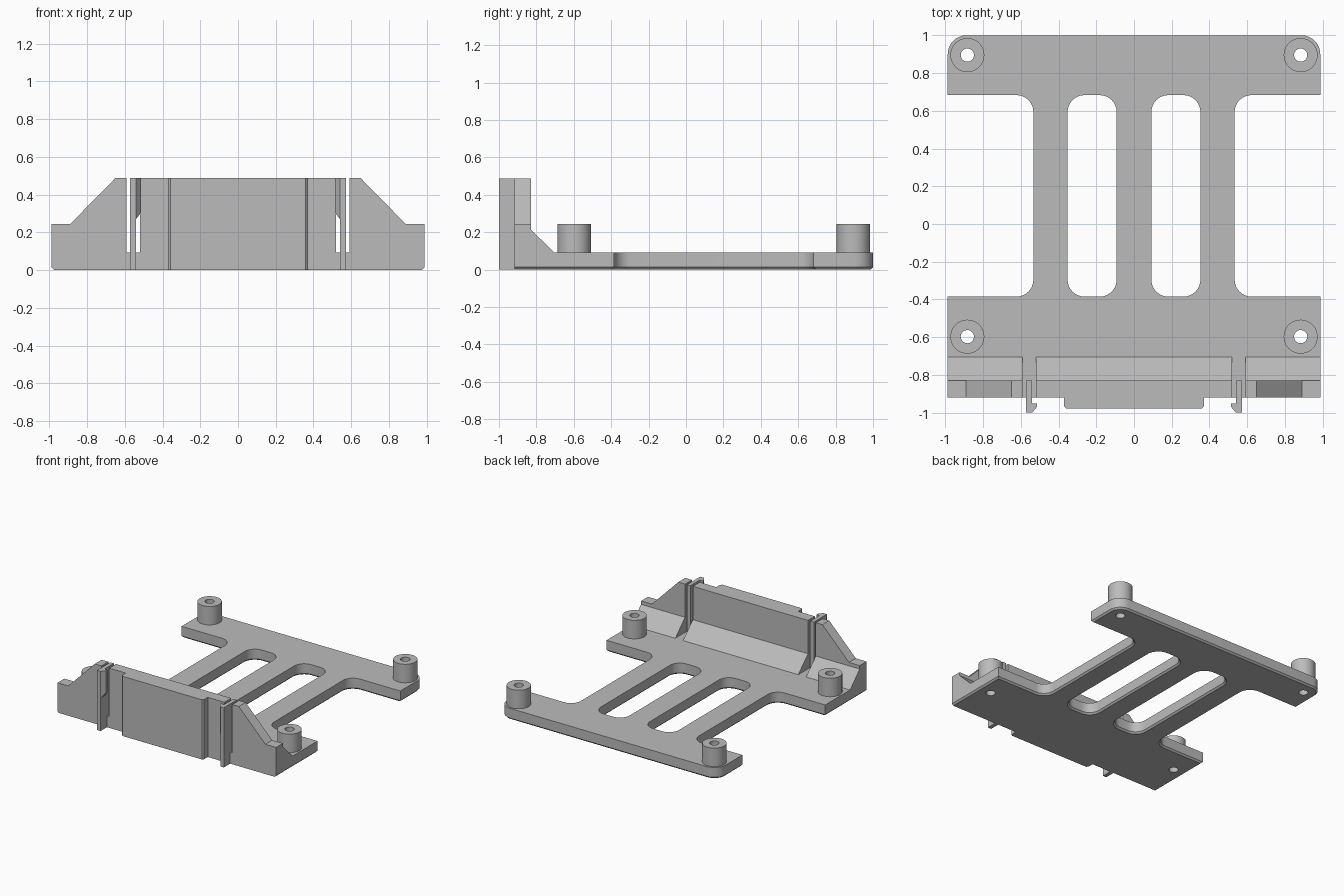
import bpy, bmesh
from math import sin, cos, pi, radians
from mathutils import Vector

if "Cube" in bpy.data.objects:
    bpy.data.objects.remove(bpy.data.objects["Cube"])

grey = bpy.data.materials.new("plain grey")
grey.use_nodes = True
grey.diffuse_color = (0.5, 0.5, 0.5, 1)
grey.node_tree.nodes["Principled BSDF"].inputs["Base Color"].default_value = (0.5, 0.5, 0.5, 1)

THICK, TOP, EDGE = 0.092, 0.487, 0.013
WALL_FRONT, WALL_BACK = -0.918, -0.83
SLOT_IN, SLOT_OUT = 0.52, 0.59
AXES = {"x": lambda a, b, h: (h, a, b),
        "y": lambda a, b, h: (a, h, b),
        "z": lambda a, b, h: (a, b, h)}


def rounded(corners, steps=8):
    """Outline from (x, y, radius) right-angled corners."""
    out = []
    for i, (x, y, r) in enumerate(corners):
        p = Vector((x, y))
        if not r:
            out.append(p)
            continue
        u = (Vector(corners[i - 1][:2]) - p).normalized()
        v = (Vector(corners[(i + 1) % len(corners)][:2]) - p).normalized()
        c = p + (u + v) * r
        for k in range(steps + 1):
            t = pi / 2 * k / steps
            out.append(c - v * r * cos(t) - u * r * sin(t))
    return out


def circle(x, y, r, n=40):
    return [Vector((x + r * cos(2 * pi * k / n), y + r * sin(2 * pi * k / n))) for k in range(n)]


def inset(loop, d, hole):
    """Move a loop into the solid by d."""
    area = sum(a.x * b.y - a.y * b.x for a, b in zip(loop, loop[1:] + loop[:1]))
    d *= (1 if area > 0 else -1) * (-1 if hole else 1)
    out = []
    for i, p in enumerate(loop):
        e1 = (p - loop[i - 1]).normalized()
        e2 = (loop[(i + 1) % len(loop)] - p).normalized()
        n1, n2 = Vector((-e1.y, e1.x)), Vector((-e2.y, e2.x))
        out.append(p + (n1 + n2) * d / (1 + n1.dot(n2)))
    return out


def solid(name, loops, low, high, axis="z", chamfers=None):
    """Extrude an outline with holes, optionally chamfering the low rim."""
    bm = bmesh.new()
    caps = ([], [])
    for i, loop in enumerate(loops):
        loop = [Vector(p) for p in loop]
        rings = [(loop, low), (loop, high)]
        d = chamfers[i] if chamfers else 0
        if d:
            small = inset(loop, d, i > 0)
            for p, q in zip(loop, small):
                if abs(p.y - WALL_BACK) < 1e-4:
                    q.y = p.y
            rings = [(small, low), (loop, low + d), (loop, high)]
        vs = [[bm.verts.new(AXES[axis](p.x, p.y, h)) for p in pts] for pts, h in rings]
        n = len(loop)
        for a, b in zip(vs, vs[1:]):
            for k in range(n):
                bm.faces.new((a[k], a[(k + 1) % n], b[(k + 1) % n], b[k]))
        for cap, ring in zip(caps, (vs[0], vs[-1])):
            cap += [bm.edges.get((ring[k], ring[(k + 1) % n])) for k in range(n)]
    for cap in caps:
        bmesh.ops.triangle_fill(bm, edges=cap, use_beauty=True)
    bmesh.ops.recalc_face_normals(bm, faces=bm.faces)
    mesh = bpy.data.meshes.new(name)
    bm.to_mesh(mesh)
    bm.free()
    mesh.materials.append(grey)
    mesh.shade_smooth()
    mesh.set_sharp_from_angle(angle=radians(30))
    ob = bpy.data.objects.new(name, mesh)
    bpy.context.collection.objects.link(ob)
    return ob


# Base plate with side notches, two slots and four screw holes
W, R, Y0, Y1, ARM = 0.987, 0.09, -0.385, 0.683, 0.533
right = [(W, WALL_BACK, 0), (W, Y0, 0), (ARM, Y0, R), (ARM, Y1, R), (W, Y1, 0), (W, 1, 0.1)]
outline = rounded(right + [(-x, y, r) for x, y, r in reversed(right)])
slots = [rounded([(s * 0.092, Y0, R), (s * 0.352, Y0, R), (s * 0.352, Y1, R), (s * 0.092, Y1, R)])
         for s in (-1, 1)]
posts = [(s * 0.883, y) for s in (-1, 1) for y in (-0.597, 0.895)]
holes = [circle(x, y, 0.035) for x, y in posts]
solid("base_plate", [outline] + slots + holes, 0, THICK, chamfers=[EDGE] * 3 + [0] * 4)

# Standoff posts
for i, (x, y) in enumerate(posts):
    solid(f"standoff_{i + 1}", [circle(x, y, 0.09), circle(x, y, 0.035)], THICK, 0.243)

# Front wall with sloped shoulders and clip slots
half = [(W - EDGE, 0), (W, EDGE), (W, 0.243), (0.89, 0.243), (0.65, TOP), (SLOT_OUT, TOP),
        (SLOT_OUT, THICK), (SLOT_IN, THICK), (SLOT_IN, TOP)]
solid("front_wall", [half + [(-x, z) for x, z in reversed(half)]], WALL_FRONT, WALL_BACK, "y")

# Raised pad on the wall face
P, F, C = 0.37, -0.978, 0.012
solid("front_pad", [[(-P, WALL_FRONT), (-P, F + C), (C - P, F), (P - C, F), (P, F + C), (P, WALL_FRONT)]],
      0, TOP)

# Sloped gussets behind the wall
gusset = [(WALL_BACK, THICK), (-0.705, THICK), (WALL_BACK, 0.215)]
for name, x0, x1 in (("gusset_middle", -SLOT_IN, SLOT_IN), ("gusset_left", SLOT_OUT, W),
                     ("gusset_right", -W, -SLOT_OUT)):
    solid(name, [gusset], x0, x1, "x")

# Clip fingers with inward hooks
for side, s in (("left", 1), ("right", -1)):
    solid(f"clip_finger_{side}",
          [[(s * 0.54, WALL_BACK), (s * 0.54, -1), (s * 0.572, -1), (s * 0.572, WALL_BACK)]], 0, TOP)
    hook = solid(f"clip_hook_{side}",
                 [[(s * 0.54, -1), (s * 0.54, -0.95), (s * 0.513, -0.95), (s * 0.513, -0.967)]], 0.27, TOP)
    for v in hook.data.vertices:
        if v.co.z < 0.3 and abs(v.co.x) < 0.53:
            v.co.z = 0.305
